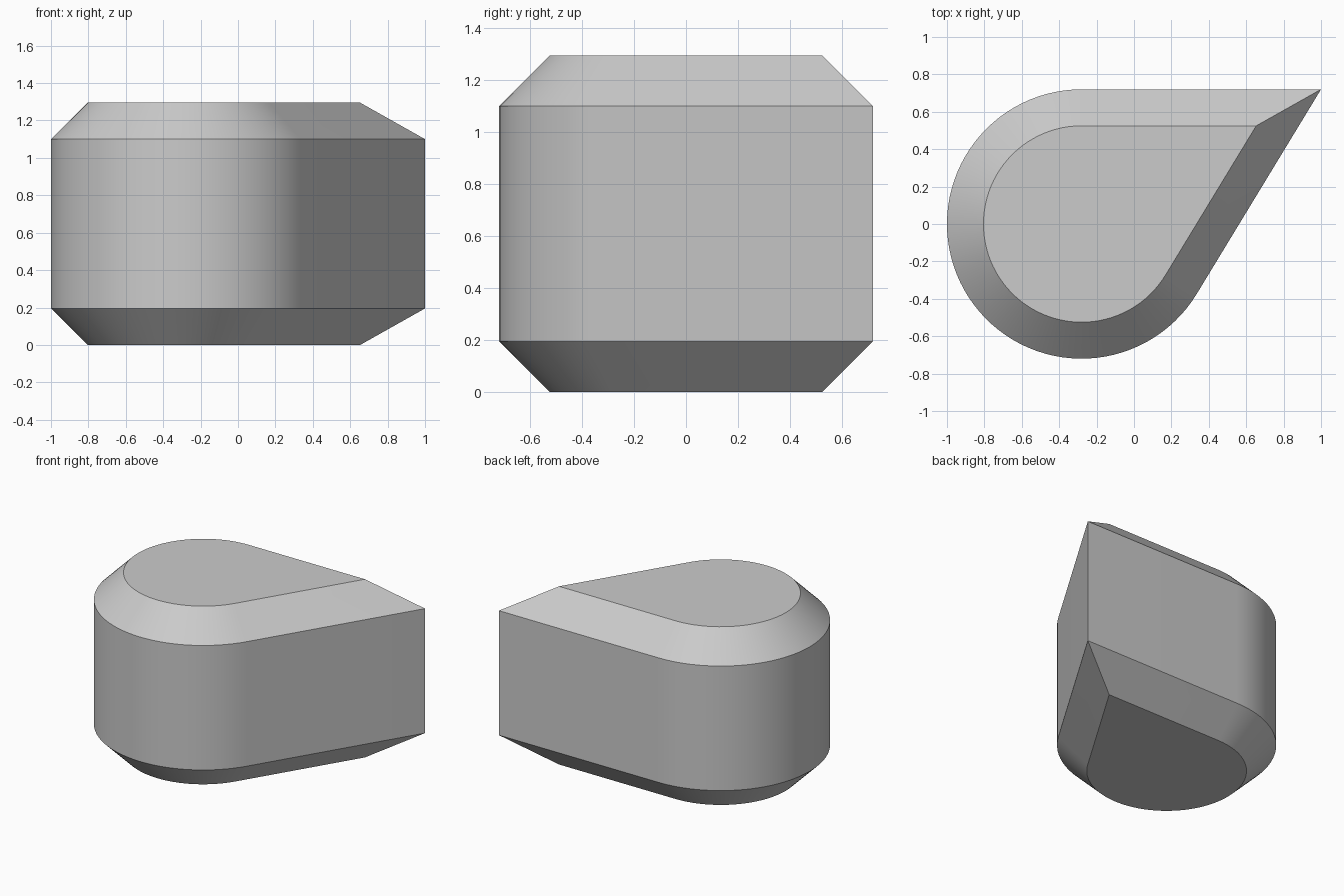
import bpy
import bmesh
from math import atan2, cos, sin, pi

cube = bpy.data.objects.get("Cube")
if cube:
    bpy.data.objects.remove(cube, do_unlink=True)

RADIUS, CENTRE_X, TIP_X = 0.72, -0.28, 1.0
CHAMFER, HEIGHT, SEGMENTS = 0.195, 1.295, 64


def grey_material():
    mat = bpy.data.materials.new("plain_grey")
    mat.use_nodes = True
    colour = (0.6, 0.6, 0.6, 1)
    mat.diffuse_color = colour
    mat.node_tree.nodes["Principled BSDF"].inputs["Base Color"].default_value = colour
    return mat


def teardrop(radius):
    """Round end with two tangent lines meeting at a sharp tip."""
    length = (TIP_X - CENTRE_X) * radius / RADIUS
    start = pi / 2
    end = 2 * atan2(radius, length) + 1.5 * pi
    points = [(CENTRE_X + length, radius)]
    for i in range(SEGMENTS + 1):
        a = start + (end - start) * i / SEGMENTS
        points.append((CENTRE_X + radius * cos(a), radius * sin(a)))
    return points


# Teardrop block: chamfered bottom, straight wall, chamfered top
bm = bmesh.new()
inner = RADIUS - CHAMFER
levels = [(inner, 0), (RADIUS, CHAMFER), (RADIUS, HEIGHT - CHAMFER), (inner, HEIGHT)]
rings = [[bm.verts.new((x, y, z)) for x, y in teardrop(r)] for r, z in levels]
for low, high in zip(rings, rings[1:]):
    for i in range(len(low)):
        j = (i + 1) % len(low)
        bm.faces.new((low[i], low[j], high[j], high[i]))
bm.faces.new(reversed(rings[0]))
bm.faces.new(rings[-1])
bmesh.ops.recalc_face_normals(bm, faces=bm.faces)

mesh = bpy.data.meshes.new("teardrop_block")
bm.to_mesh(mesh)
bm.free()
mesh.materials.append(grey_material())
block = bpy.data.objects.new("teardrop_block", mesh)
bpy.context.collection.objects.link(block)

# Smooth round end, crisp chamfer edges
bpy.ops.object.select_all(action="DESELECT")
block.select_set(True)
bpy.context.view_layer.objects.active = block
bpy.ops.object.shade_smooth_by_angle()
